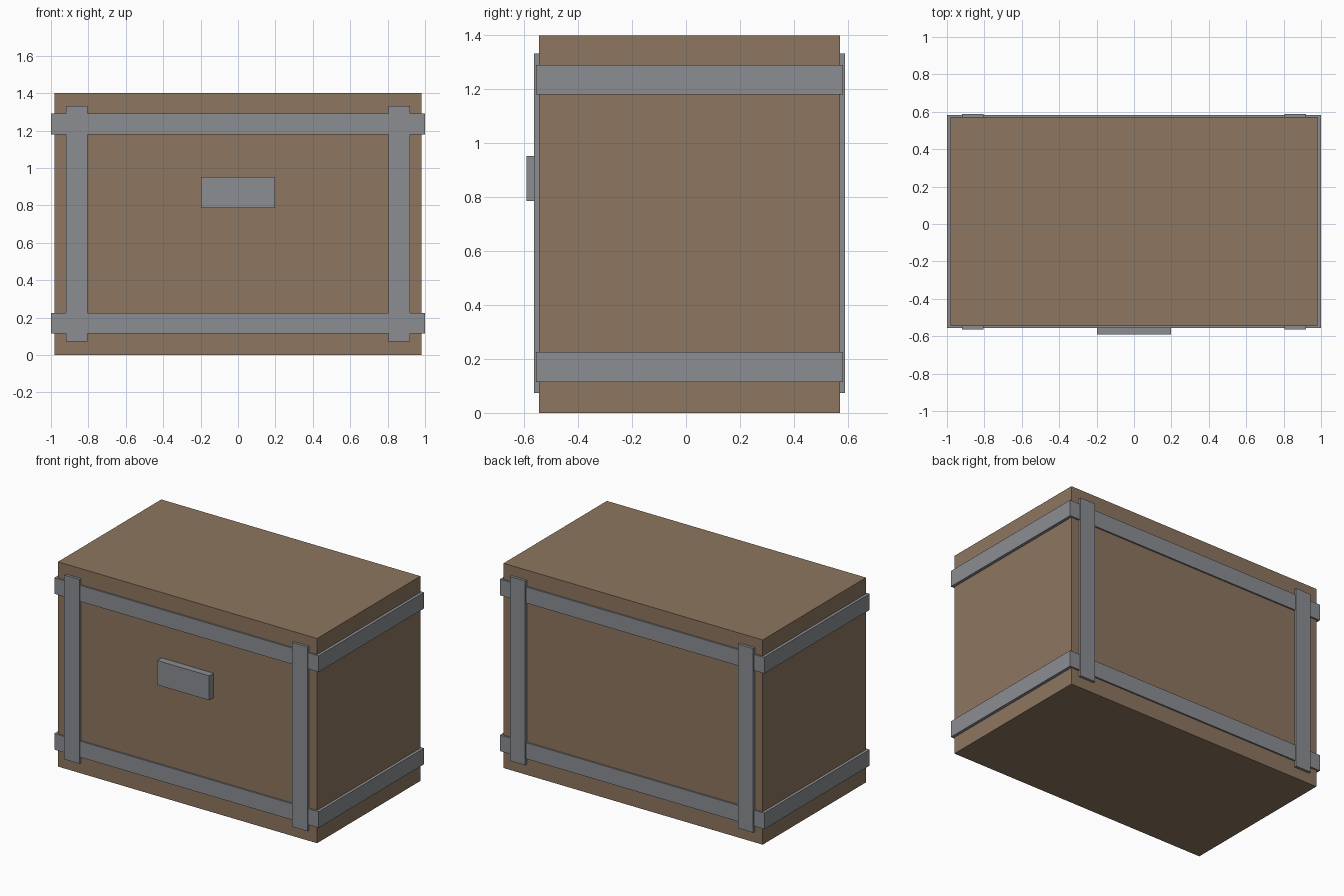
import bpy

if "Cube" in bpy.data.objects:
    bpy.data.objects.remove(bpy.data.objects["Cube"])

CY = 0.013  # crate centre in y (the latch sticks out at the front)


def material(name, rgb):
    m = bpy.data.materials.new(name)
    m.diffuse_color = (*rgb, 1)
    m.use_nodes = True
    m.node_tree.nodes["Principled BSDF"].inputs["Base Color"].default_value = m.diffuse_color
    return m


wood = material("wood", (0.27, 0.18, 0.115))
metal = material("metal", (0.26, 0.27, 0.29))


def box(name, x, y, z, mat):
    """Box from (min, max) ranges on each axis."""
    ranges = (x, y, z)
    bpy.ops.mesh.primitive_cube_add(size=1, location=[(a + b) / 2 for a, b in ranges])
    ob = bpy.context.object
    ob.name = name
    ob.scale = [b - a for a, b in ranges]
    bpy.ops.object.transform_apply(location=False, rotation=False, scale=True)
    ob.data.materials.append(mat)
    return ob


# Wooden body
box("crate_body", (-0.98, 0.98), (CY - 0.558, CY + 0.558), (0, 1.4), wood)

# Horizontal bands wrapping all four sides
for name, z in (("lower_band", 0.115), ("upper_band", 1.18)):
    box(name, (-1, 1), (CY - 0.569, CY + 0.569), (z, z + 0.11), metal)

# Vertical straps over the bands, front and back
for side, x in (("left", -0.8625), ("right", 0.8625)):
    for face, s in (("front", -1), ("back", 1)):
        y = sorted((CY + s * 0.55, CY + s * 0.576))
        box(f"{face}_{side}_strap", (x - 0.058, x + 0.058), y, (0.073, 1.332), metal)

# Latch plate
box("latch", (-0.197, 0.197), (-0.592, CY - 0.55), (0.786, 0.953), metal)
